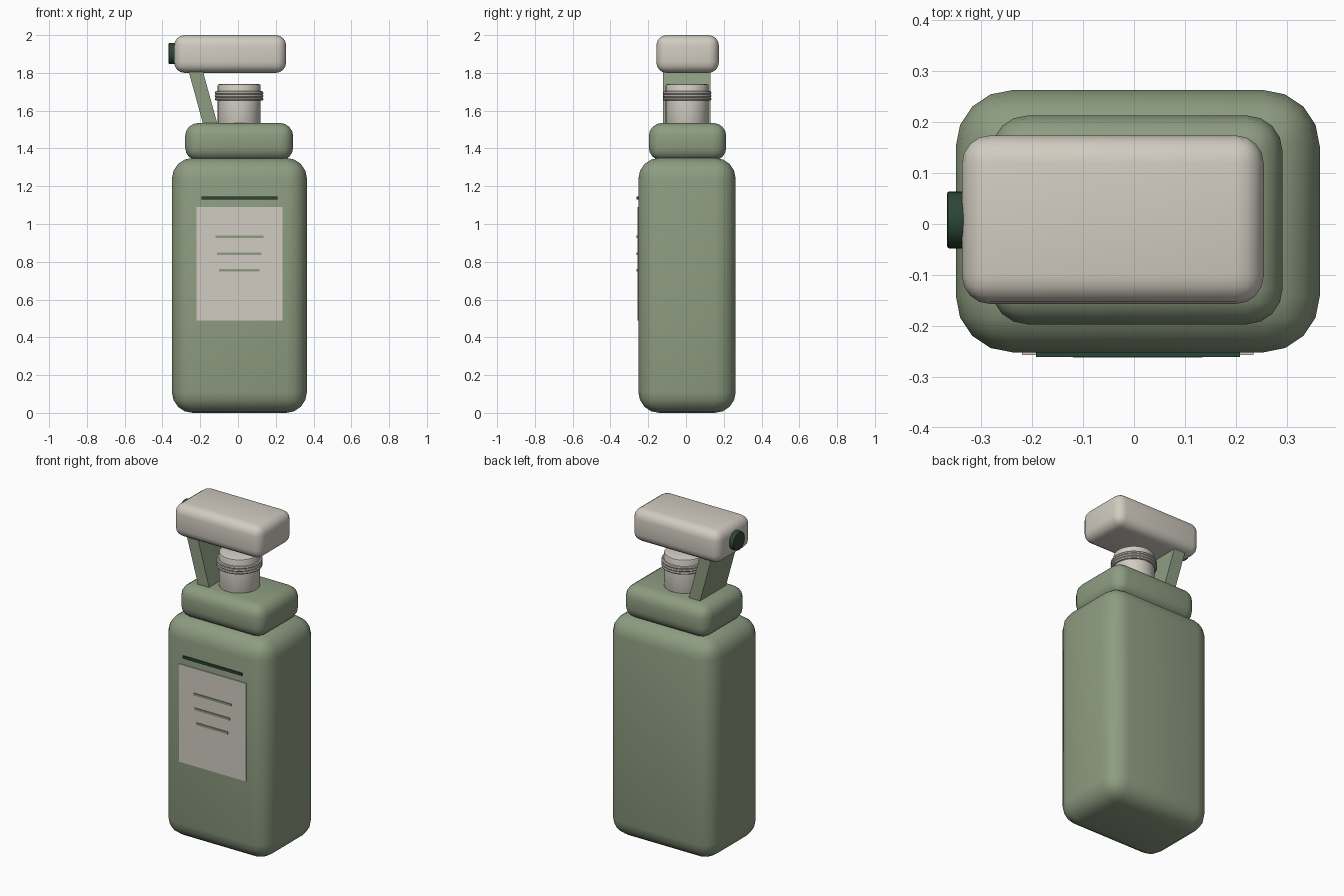
import bpy, math

if "Cube" in bpy.data.objects:
    bpy.data.objects.remove(bpy.data.objects["Cube"])

def material(name, rgb):
    m = bpy.data.materials.new(name)
    m.diffuse_color = (*rgb, 1)
    m.use_nodes = True
    m.node_tree.nodes["Principled BSDF"].inputs["Base Color"].default_value = m.diffuse_color
    return m

sage = material("sage green", (0.270, 0.335, 0.220))
cream = material("warm cream", (0.640, 0.605, 0.535))
dark = material("dark green", (0.025, 0.060, 0.038))

def finish(ob, name, mat, bevel=0, segments=4):
    ob.name = name
    ob.data.materials.append(mat)
    if bevel:
        b = ob.modifiers.new("round", 'BEVEL')
        b.width, b.segments = bevel, segments
        b.limit_method = 'ANGLE'
        bpy.ops.object.modifier_apply(modifier=b.name)
    bpy.ops.object.shade_smooth_by_angle(angle=math.radians(35))
    return ob

def box(name, mat, x, y, z, bevel=0, segments=4):
    """Box given by its (min, max) on each axis."""
    bpy.ops.mesh.primitive_cube_add(size=1, location=[(a + b) / 2 for a, b in (x, y, z)])
    ob = bpy.context.object
    ob.scale = [b - a for a, b in (x, y, z)]
    bpy.ops.object.transform_apply(location=False, rotation=False, scale=True)
    return finish(ob, name, mat, bevel, segments)

def cylinder(name, mat, radius, depth, location, rotation=(0, 0, 0), bevel=0):
    bpy.ops.mesh.primitive_cylinder_add(vertices=32, radius=radius, depth=depth,
                                        location=location, rotation=rotation)
    return finish(bpy.context.object, name, mat, bevel, 2)

# bottle and shoulder
box("bottle_body", sage, (-0.35, 0.365), (-0.252, 0.263), (0, 1.35), 0.11)
box("bottle_shoulder", sage, (-0.28, 0.292), (-0.197, 0.213), (1.335, 1.535), 0.07)

# neck with thread rings
cylinder("neck", cream, 0.114, 0.23, (0.006, 0.006, 1.625), bevel=0.008)
for i in range(3):
    bpy.ops.mesh.primitive_torus_add(major_radius=0.12, minor_radius=0.009,
                                     major_segments=32, minor_segments=8,
                                     location=(0.006, 0.006, 1.662 + i * 0.016))
    finish(bpy.context.object, f"neck_ring_{i + 1}", cream)

# spray head and nozzle
box("spray_head", cream, (-0.338, 0.255), (-0.157, 0.174), (1.80, 2.0), 0.055)
cylinder("nozzle", dark, 0.056, 0.06, (-0.337, 0.008, 1.903),
         (0, math.pi / 2, 0), 0.004)

# slanted trigger: sheared box
trigger = box("trigger", sage, (-0.038, 0.038), (-0.122, 0.13), (1.51, 1.83))
for v in trigger.data.vertices:
    v.co.x += -0.147 - 0.275 * (v.co.z + trigger.location.z - 1.53)

# front label with its stripe and lines
box("label", cream, (-0.22, 0.235), (-0.2575, -0.251), (0.49, 1.09))
box("label_stripe", dark, (-0.193, 0.208), (-0.2615, -0.252), (1.131, 1.146))
for i, (x, z) in enumerate([((-0.12, 0.135), 0.932), ((-0.112, 0.125), 0.843),
                            ((-0.1, 0.113), 0.755)]):
    box(f"label_line_{i + 1}", sage, x, (-0.2625, -0.257), (z - 0.007, z + 0.007))
